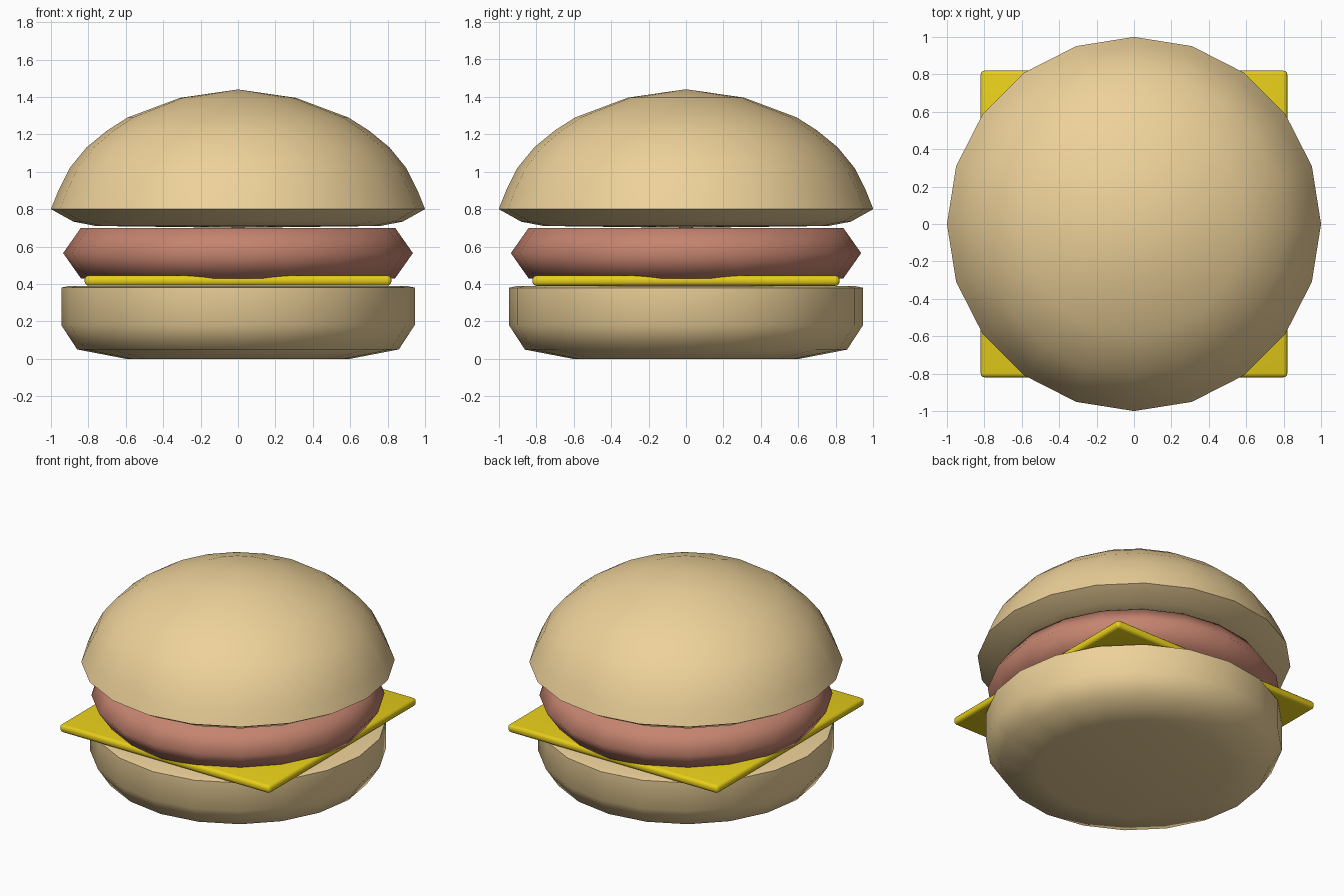
import bpy, bmesh, math

if "Cube" in bpy.data.objects:
    bpy.data.objects.remove(bpy.data.objects["Cube"])

def material(name, rgb):
    m = bpy.data.materials.new(name)
    m.diffuse_color = (*rgb, 1)
    m.use_nodes = True
    m.node_tree.nodes["Principled BSDF"].inputs["Base Color"].default_value = m.diffuse_color
    return m

bread = material("bread", (0.85, 0.64, 0.32))
meat = material("meat", (0.56, 0.23, 0.16))
cheese_mat = material("cheese", (0.80, 0.62, 0.01))

def finish(bm, name, mat, angle):
    bmesh.ops.recalc_face_normals(bm, faces=bm.faces)
    me = bpy.data.meshes.new(name)
    bm.to_mesh(me)
    bm.free()
    me.materials.append(mat)
    ob = bpy.data.objects.new(name, me)
    bpy.context.collection.objects.link(ob)
    bpy.ops.object.select_all(action='DESELECT')
    ob.select_set(True)
    bpy.context.view_layer.objects.active = ob
    bpy.ops.object.shade_smooth_by_angle(angle=math.radians(angle))
    return ob

def lathe(name, profile, mat, angle=50, n=20):
    """Revolve (radius, z) points, from bottom pole to top pole."""
    bm = bmesh.new()
    rings = []
    for r, z in profile:
        count = n if r else 1
        rings.append([bm.verts.new((r * math.cos(2 * math.pi * i / n),
                                    r * math.sin(2 * math.pi * i / n), z))
                      for i in range(count)])
    for a, b in zip(rings, rings[1:]):
        for i in range(n):
            j = (i + 1) % n
            quad = [a[i % len(a)], a[j % len(a)], b[j % len(b)], b[i % len(b)]]
            bm.faces.new(list(dict.fromkeys(quad)))
    return finish(bm, name, mat, angle)

# Bottom bun with rounded underside
lathe("bottom_bun", [(0, 0), (0.60, 0), (0.86, 0.05), (0.945, 0.18),
                     (0.945, 0.38), (0.90, 0.39), (0, 0.39)], bread)

# Patty
lathe("patty", [(0, 0.43), (0.84, 0.43), (0.935, 0.565), (0.84, 0.70),
                (0, 0.70)], meat, 75)

# Domed top bun with sharp rim
lathe("top_bun", [(0, 0.70), (0.76, 0.71), (0.88, 0.733), (1.0, 0.80),
                  (0.96, 0.90), (0.90, 1.02), (0.81, 1.13), (0.70, 1.22),
                  (0.59, 1.29), (0.31, 1.395), (0, 1.44)], bread)

# Square cheese slice with softened edges
bm = bmesh.new()
bmesh.ops.create_cube(bm, size=1)
for v in bm.verts:
    v.co = (v.co.x * 1.64, v.co.y * 1.64, 0.418 + v.co.z * 0.055)
bmesh.ops.bevel(bm, geom=bm.edges[:], offset=0.022, segments=3,
                profile=0.5, affect='EDGES')
finish(bm, "cheese_slice", cheese_mat, 40)
